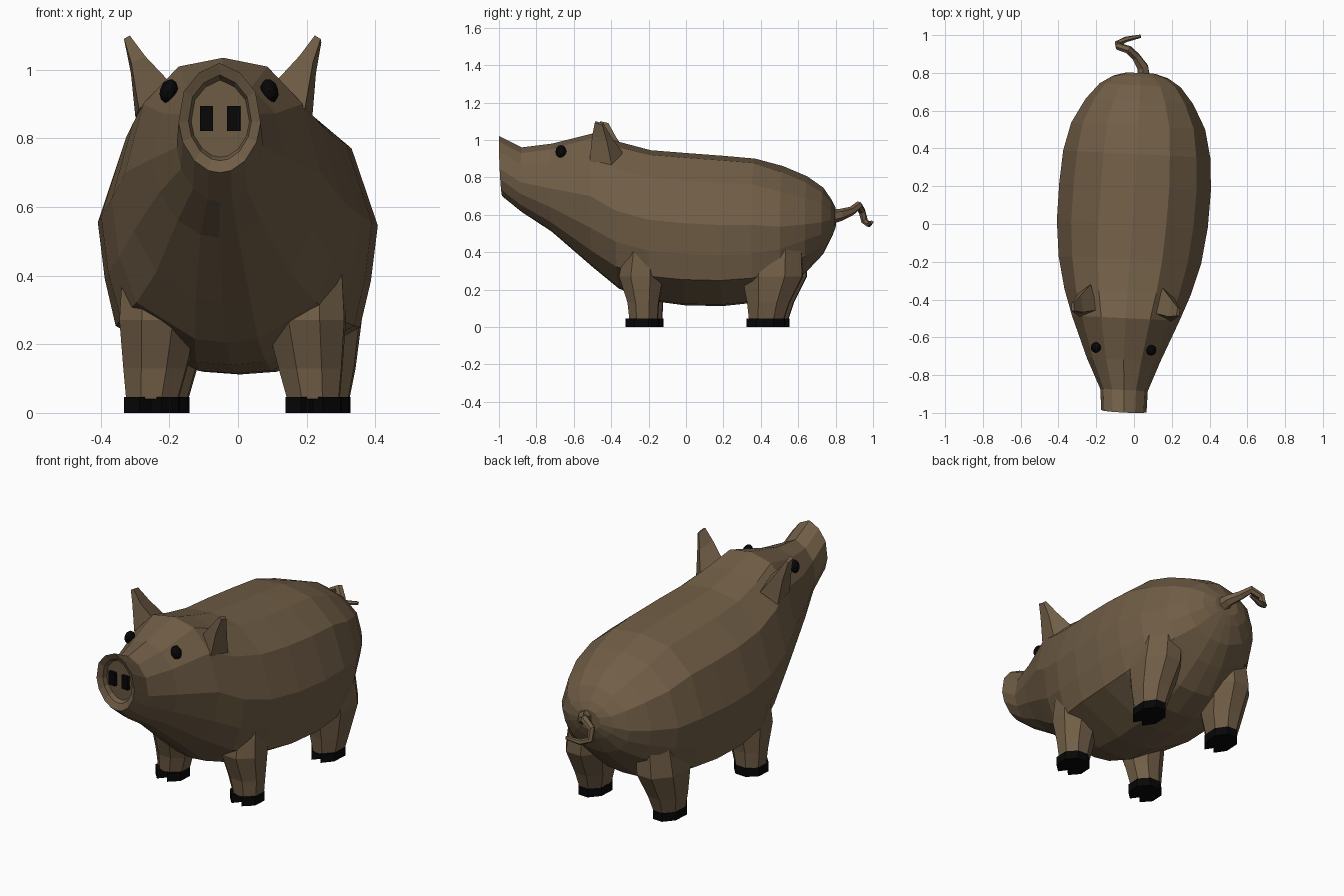
import bpy, bmesh, math
from mathutils import Vector, Matrix

if "Cube" in bpy.data.objects:
    bpy.data.objects.remove(bpy.data.objects["Cube"])

# the animal stands slightly turned
TURN = Matrix.Translation((-.004, 0, 0)) @ Matrix.Rotation(-0.05, 4, 'Z')
HEAD_X = -.018                          # head is shifted a touch sideways


def material(name, rgb):
    m = bpy.data.materials.new(name)
    m.diffuse_color = (*rgb, 1)
    m.use_nodes = True
    m.node_tree.nodes["Principled BSDF"].inputs["Base Color"].default_value = m.diffuse_color
    return m


BROWN = material("brown_hide", (0.165, 0.112, 0.062))
BLACK = material("black", (0.002, 0.002, 0.002))


def finish(name, bm, mat):
    bmesh.ops.recalc_face_normals(bm, faces=bm.faces)
    bm.transform(TURN)
    me = bpy.data.meshes.new(name)
    bm.to_mesh(me)
    bm.free()
    me.materials.append(mat)
    ob = bpy.data.objects.new(name, me)
    bpy.context.collection.objects.link(ob)
    return ob


def loft(name, rings, mat):
    bm = bmesh.new()
    rows = [[bm.verts.new(p) for p in r] for r in rings]
    for a, b in zip(rows, rows[1:]):
        n = len(a)
        for i in range(n):
            bm.faces.new((a[i], a[(i + 1) % n], b[(i + 1) % n], b[i]))
    bm.faces.new(rows[0])
    bm.faces.new(rows[-1])
    return finish(name, bm, mat)


# Body and head: half cross-sections (width, height), round for head, boxy for barrel
ROUND = [(0, 1), (.5, .91), (.87, .74), (1, .46), (.9, .28), (.62, .11), (.28, .02), (0, 0)]
BARREL = [(0, 1), (.45, .97), (.81, .82), (1, .54), (.95, .34), (.87, .17), (.27, .01), (0, 0)]


def section(y, w, top, bot, t_up, t_low, dx=0):
    half = []
    for (a, b), (c, d) in zip(ROUND, BARREL):
        t = t_up if d > .4 else t_low
        half.append((a * t + c * (1 - t), b * t + d * (1 - t)))
    pts = half + [(-x, z) for x, z in half[-2:0:-1]]
    lean = .015 if y < -.93 else 0      # snout disc tilts up a little
    return [(w * x + dx, y + lean * (1 - z), bot + (top - bot) * z) for x, z in pts]


# y, half width, top, bottom, roundness above and below, side shift;
# the first three make the recessed snout disc
SECTIONS = [
    (-.96, .085, .97, .745, 1, 1), (-.985, .092, .985, .735, 1, 1),
    (-1.0, .120, 1.02, .70, 1, 1), (-.88, .126, .96, .615, 1, 1, -.005),
    (-.72, .195, .98, .51, .6, 1, -.015),
    (-.5, .285, 1.035, .32, .1, .75, -.015), (-.36, .335, .99, .205, .1, .35, -.012),
    (-.19, .378, .945, .14, 0, .1, -.008),
    (0, .40, .93, .115, 0, 0, -.005), (.2, .402, .915, .112, 0, 0), (.37, .39, .90, .13, 0, 0),
    (.52, .355, .86, .19, .3, .05), (.65, .285, .805, .30, .6, .25), (.735, .215, .745, .39, .8, .7),
    (.78, .145, .68, .48, 1, 1), (.80, .075, .64, .53, 1, 1),
]
loft("body", [section(*s) for s in SECTIONS], BROWN)


# Legs and cloven hooves
def leg_ring(s, z, x0, x1, y0, y1, notch=0):
    cx, cy = (x1 - x0) * .3, (y1 - y0) * .28
    xm = (x0 + x1) / 2
    pts = [(x0 + cx, y0), (xm, y0 + notch), (x1 - cx, y0), (x1, y0 + cy), (x1, y1 - cy),
           (x1 - cx, y1), (x0 + cx, y1), (x0, y1 - cy), (x0, y0 + cy)]
    return [(s * x, y, z) for x, y in pts]


LEGS = {
    "front": [(.04, .16, .31, -.29, -.14), (.13, .135, .318, -.30, -.135),
              (.27, .10, .328, -.345, -.11), (.60, .10, .31, -.29, -.13)],
    "back": [(.04, .165, .305, .35, .535), (.13, .14, .322, .34, .565),
             (.27, .11, .338, .315, .635), (.60, .10, .29, .38, .62)],
}
HOOVES = {"front": (.156, .316, -.31, -.135), "back": (.162, .308, .337, .54)}
for side, s in (("right", 1), ("left", -1)):
    for end, rings in LEGS.items():
        loft(f"{end}_leg_{side}", [leg_ring(s, *r) for r in rings], BROWN)
        h = HOOVES[end]
        loft(f"{end}_hoof_{side}", [leg_ring(s, z, *h, .04) for z in (0, .046)], BLACK)

    # Ear: upright wedge with a narrow tip
    base = [(.15, -.465, .96), (.242, -.505, .885), (.258, -.385, .86), (.19, -.33, .93)]
    mid = [(.225, -.48, 1.04), (.265, -.49, 1.02), (.27, -.41, .99), (.24, -.39, 1.02)]
    tip = [(.27, -.475, 1.10), (.287, -.475, 1.09), (.287, -.435, 1.08), (.275, -.43, 1.09)]
    loft(f"ear_{side}", [[(s * x + HEAD_X, y, z) for x, y, z in r] for r in (base, mid, tip)], BROWN)

    # Eye
    bm = bmesh.new()
    bmesh.ops.create_icosphere(bm, subdivisions=2, radius=1,
                               matrix=Matrix.Translation((s * .147 + HEAD_X, -.663, .938))
                               @ Matrix.Rotation(s * -.3, 4, 'Y')
                               @ Matrix.Diagonal((.026, .029, .036, 1)))
    finish(f"eye_{side}", bm, BLACK)

    # Nostril
    bm = bmesh.new()
    bmesh.ops.create_cube(bm, size=1, matrix=Matrix.Translation((s * .04, -.96, .858))
                          @ Matrix.Diagonal((.038, .022, .073, 1)))
    finish(f"nostril_{side}", bm, BLACK)

# Curly tail: tapered six-sided tube along a path (x, y, z, radius)
PATH = [(.015, .77, .59, .042), (.01, .83, .60, .032), (-.03, .885, .62, .024),
        (-.07, .92, .65, .022), (-.125, .935, .62, .02), (-.13, .95, .565, .018),
        (-.085, .975, .548, .015), (-.01, .995, .56, .009)]
pts = [Vector(p[:3]) for p in PATH]
rings = []
for i, p in enumerate(pts):
    d = (pts[min(i + 1, len(pts) - 1)] - pts[max(i - 1, 0)]).normalized()
    if i == 0:
        u = d.cross(Vector((1, 0, 0)))
    u = (u - d * u.dot(d)).normalized()
    v, r = d.cross(u), PATH[i][3]
    rings.append([p + r * (math.cos(a) * u + math.sin(a) * v)
                  for a in (k * math.pi / 3 for k in range(6))])
loft("tail", rings, BROWN)
